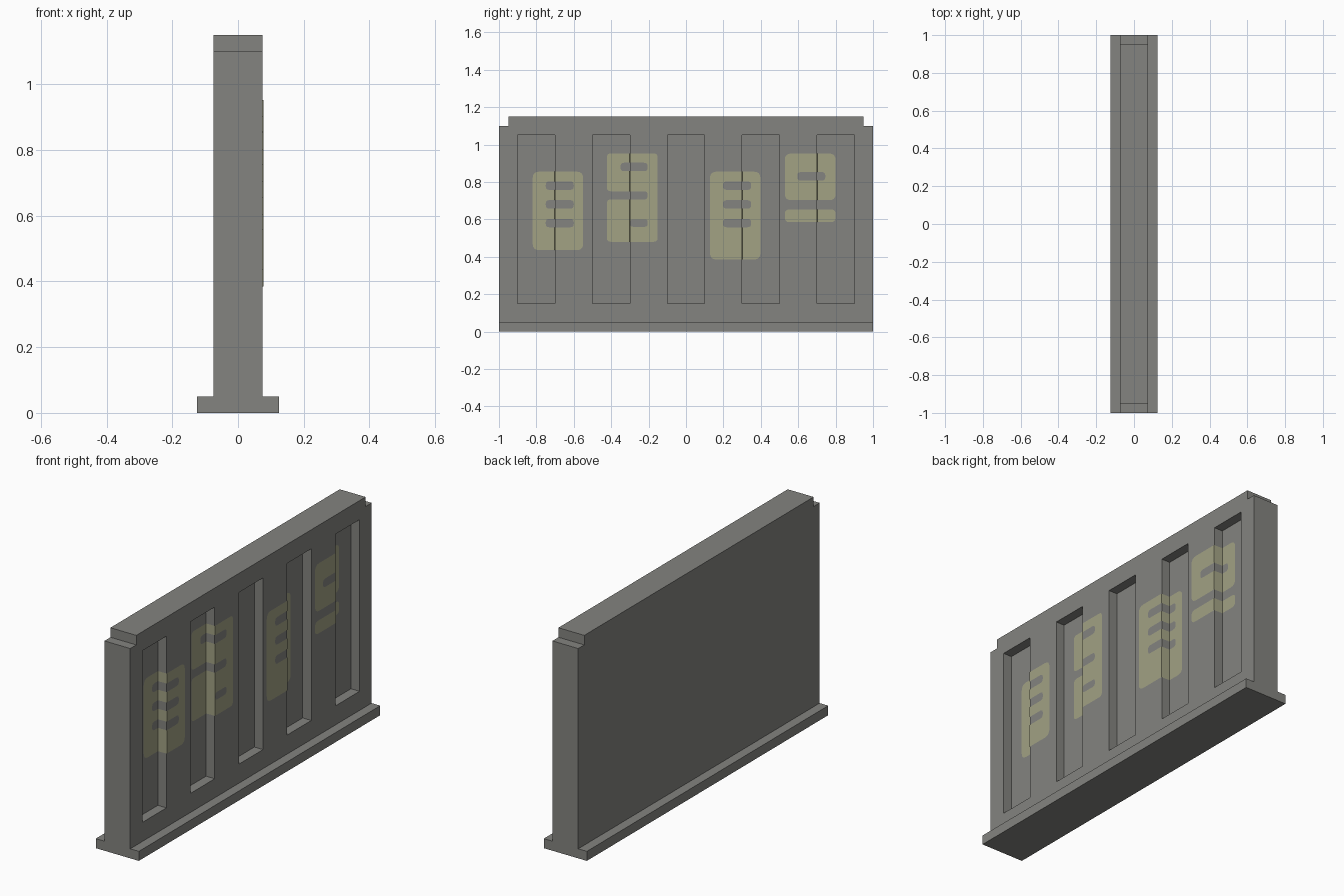
import bpy, bmesh, math
from mathutils import Matrix, Vector

if "Cube" in bpy.data.objects:
    bpy.data.objects.remove(bpy.data.objects["Cube"])

FACE_X, DEPTH = 0.075, 0.05            # panel half thickness, recess depth
RECESSES = [(c - 0.1, c + 0.1) for c in (-0.8, -0.4, 0.0, 0.4, 0.8)]


def material(name, rgb):
    m = bpy.data.materials.new(name)
    m.diffuse_color = (*rgb, 1)
    m.use_nodes = True
    m.node_tree.nodes["Principled BSDF"].inputs["Base Color"].default_value = m.diffuse_color
    return m


concrete = material("grey concrete", (0.23, 0.23, 0.215))
paint = material("faded yellow paint", (0.36, 0.36, 0.23))


def make_object(name, bm, mat):
    me = bpy.data.meshes.new(name)
    bm.to_mesh(me)
    bm.free()
    me.materials.append(mat)
    ob = bpy.data.objects.new(name, me)
    bpy.context.collection.objects.link(ob)
    return ob


def add_box(bm, lo, hi):
    lo, hi = Vector(lo), Vector(hi)
    bmesh.ops.create_cube(bm, size=1, matrix=Matrix.Translation((lo + hi) / 2)
                          @ Matrix.Diagonal((*(hi - lo), 1)))


# Wall: inverted-T profile swept along y
bm = bmesh.new()
half = [(0.125, 0), (0.125, 0.05), (FACE_X, 0.05), (FACE_X, 1.15)]
profile = half + [(-x, z) for x, z in reversed(half)]
f = bm.faces.new([bm.verts.new((x, -1, z)) for x, z in profile])
ext = bmesh.ops.extrude_face_region(bm, geom=[f])
bmesh.ops.translate(bm, vec=(0, 2, 0),
                    verts=[v for v in ext["geom"] if isinstance(v, bmesh.types.BMVert)])
bmesh.ops.recalc_face_normals(bm, faces=bm.faces)
wall = make_object("wall_panel", bm, concrete)

# Cutters: five tall recesses and the two top corner notches
bm = bmesh.new()
for a, b in RECESSES:
    add_box(bm, (FACE_X - DEPTH, a, 0.15), (0.2, b, 1.05))
for s in (-1, 1):
    y0, y1 = sorted((0.95 * s, 1.2 * s))
    add_box(bm, (-0.3, y0, 1.1), (0.3, y1, 1.3))
cutter = make_object("recess_cutter", bm, concrete)
cutter.hide_render = True
mod = wall.modifiers.new("cut", 'BOOLEAN')
mod.operation, mod.solver, mod.object = 'DIFFERENCE', 'EXACT', cutter
bpy.context.view_layer.objects.active = wall
bpy.ops.object.modifier_apply(modifier=mod.name)
bpy.data.objects.remove(cutter)


def rounded(pts, r, steps=4):
    """Closed polygon with every corner softened by radius r."""
    out = []
    for i, p in enumerate(pts):
        p, a, b = Vector(p), Vector(pts[i - 1]), Vector(pts[(i + 1) % len(pts)])
        p0, p1 = p + (a - p).normalized() * r, p + (b - p).normalized() * r
        for k in range(steps + 1):
            t = k / steps
            out.append(p0 * (1 - t) ** 2 + p * 2 * t * (1 - t) + p1 * t * t)
    return out


def rect(y0, y1, z0, z1):
    return [(y0, z0), (y1, z0), (y1, z1), (y0, z1)]


def slot(y0, y1, zc, h=0.045):
    return rounded(rect(y0, y1, zc - h / 2, zc + h / 2), h * 0.42)


def paint_patch(name, loops):
    """Thin painted sheet with slots, pushed down into the recesses."""
    bm = bmesh.new()
    for loop in loops:
        vs = [bm.verts.new((FACE_X + 0.002, y, z)) for y, z in loop]
        for i, v in enumerate(vs):
            bm.edges.new((vs[i - 1], v))
    bmesh.ops.triangle_fill(bm, use_beauty=True, edges=bm.edges[:], normal=(1, 0, 0))
    e = 0.002
    for a, b in RECESSES:
        for y in (a, a + e, b - e, b):
            bmesh.ops.bisect_plane(bm, geom=bm.verts[:] + bm.edges[:] + bm.faces[:],
                                   plane_co=(0, y, 0), plane_no=(0, 1, 0), dist=1e-5)
    for f in bm.faces:
        f.normal_update()
        if f.normal.x < 0:
            f.normal_flip()
    for v in bm.verts:
        if any(a + e - 1e-4 < v.co.y < b - e + 1e-4 for a, b in RECESSES):
            v.co.x -= DEPTH
    make_object(name, bm, paint)


# Painted patches on the recessed side
for i, (y, bottom) in enumerate(((-0.82, 0.435), (0.128, 0.385))):
    paint_patch(f"slotted_paint_patch_{i + 1}",
                [rounded(rect(y, y + 0.27, bottom, 0.855), 0.035)]
                + [slot(y + 0.07, y + 0.22, z) for z in (0.78, 0.68, 0.58)])

notched = [(-0.423, 0.48), (-0.152, 0.48), (-0.152, 0.952), (-0.423, 0.952),
           (-0.423, 0.75), (-0.205, 0.75), (-0.205, 0.706), (-0.423, 0.706)]
paint_patch("notched_paint_patch",
            [rounded(notched, 0.02), slot(-0.35, -0.205, 0.88),
             slot(-0.299, -0.205, 0.58, 0.04)])
paint_patch("short_paint_patch",
            [rounded(rect(0.528, 0.8, 0.702, 0.952), 0.035),
             slot(0.595, 0.745, 0.83)])
paint_patch("paint_bar", [rounded(rect(0.528, 0.8, 0.585, 0.653), 0.025)])
